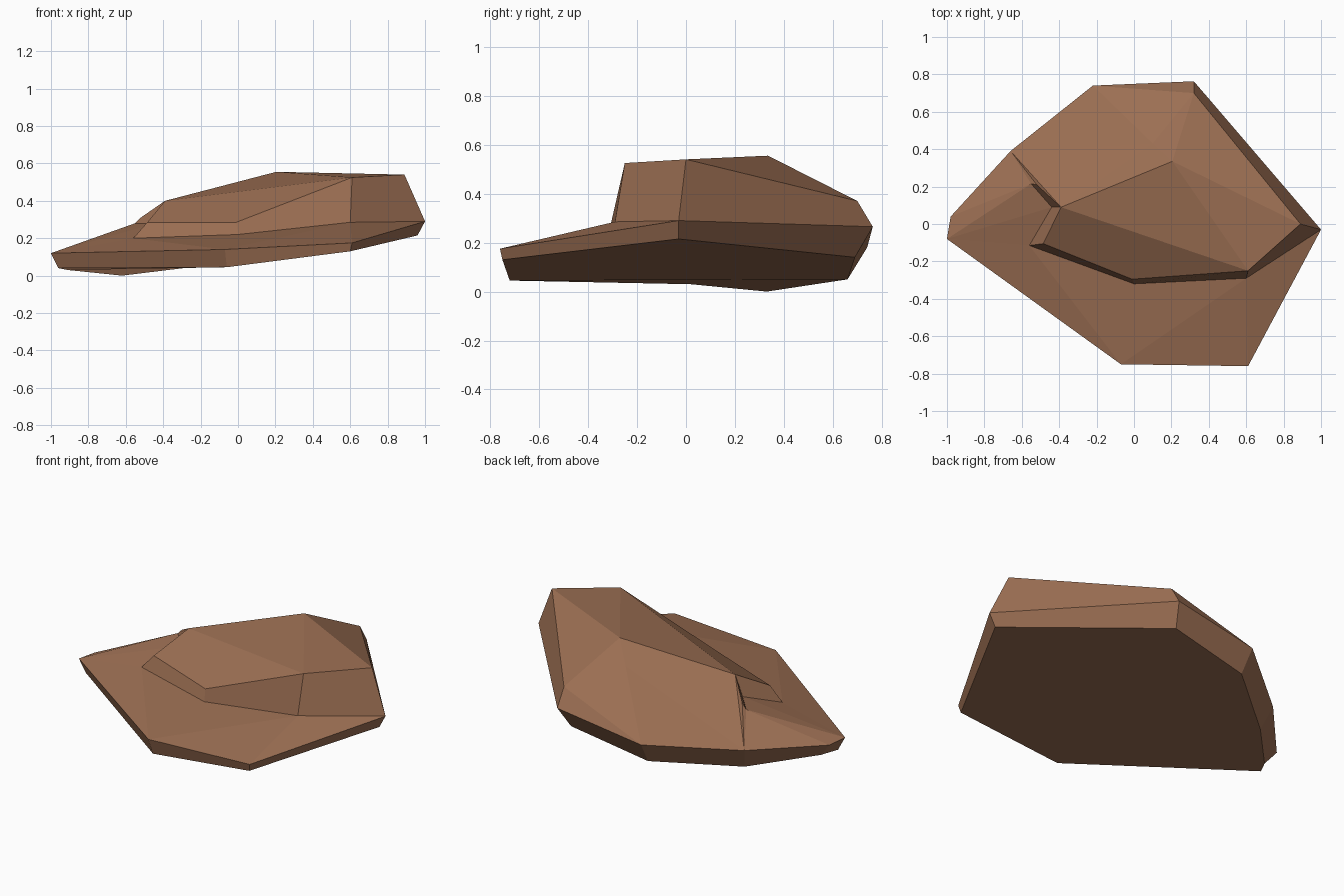
import bpy, bmesh

if "Cube" in bpy.data.objects:
    bpy.data.objects.remove(bpy.data.objects["Cube"])

mat = bpy.data.materials.new("brown_stone")
mat.diffuse_color = (0.33, 0.158, 0.086, 1)
mat.use_nodes = True
mat.node_tree.nodes["Principled BSDF"].inputs["Base Color"].default_value = mat.diffuse_color

# outer rim, clockwise from the left tip, with the smaller underside below it
rim = [(-1, -.08, .12), (-.98, .04, .115), (-.66, .39, .13), (-.22, .74, .18),
       (.32, .763, .265), (1, -.03, .29), (.61, -.76, .175), (-.07, -.75, .14)]
under = [(-.96, -.07, .04), (-.91, .02, .03), (-.62, .33, .0), (-.21, .66, .05),
         (.28, .69, .14), (.96, -.03, .215), (.60, -.75, .13), (-.06, -.72, .045)]
# raised slab: foot of the step on the front ledge, and lip above it
foot = [(-.55, .215, .28), (-.44, .09, .28), (-.56, -.115, .2),
        (0, -.32, .22), (.6, -.29, .285)]
lip = [(-.52, .21, .31), (-.39, .09, .40), (-.485, -.105, .285),
       (-.01, -.295, .285), (.61, -.25, .525), (.89, 0, .54)]
# ridge: peak, back shoulder, fold on the back slope
ridge = [(.205, .335, .555), (.32, .70, .37), (.1, .43, .448)]

bm = bmesh.new()
rim, under, foot, lip, ridge = [[bm.verts.new(p) for p in ring]
                                for ring in (rim, under, foot, lip, ridge)]
named = dict(zip("ABCDEFGH", rim))
named.update(zip("abcde", foot))
named.update(zip("uvwxyz", lip))
named.update(zip("PSM", ridge))

# underside and edge band
bm.faces.new(under)
for i in range(8):
    j = (i + 1) % 8
    bm.faces.new((rim[i], rim[j], under[j], under[i]))
# step wall between foot and lip, ending at the right tip
wall = foot + [rim[5]]
for i in range(5):
    bm.faces.new((wall[i], wall[i + 1], lip[i + 1], lip[i]))
ledge = "Aab Abc AcH Hcd Hde HeG GeF"
back = "ABa BCa Cua Cvu CMv CDM DSM DES MSP MPv"
cap = "EFzS SzP vPy Pzy vyxw"
for word in (ledge + " " + back + " " + cap).split():
    bm.faces.new([named[c] for c in word])
bmesh.ops.recalc_face_normals(bm, faces=bm.faces)

mesh = bpy.data.meshes.new("flat_rock")
bm.to_mesh(mesh)
bm.free()
mesh.materials.append(mat)
rock = bpy.data.objects.new("flat_rock", mesh)
bpy.context.collection.objects.link(rock)
